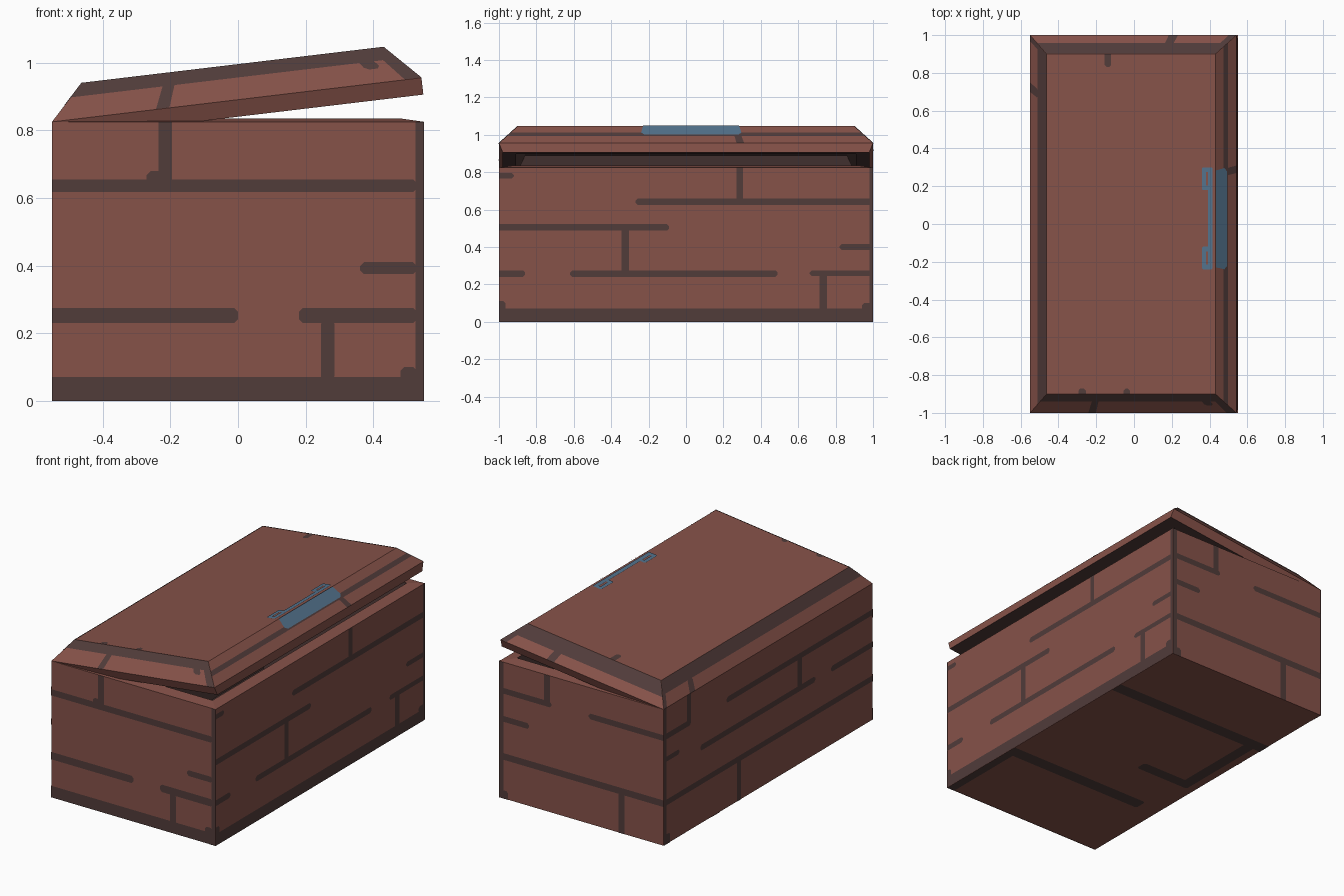
import bpy, bmesh, math
from mathutils import Vector, Matrix

if "Cube" in bpy.data.objects:
    bpy.data.objects.remove(bpy.data.objects["Cube"])

def material(name, rgb):
    lin = [((c / 255 + 0.055) / 1.055) ** 2.4 for c in rgb]
    m = bpy.data.materials.new(name)
    m.diffuse_color = (*lin, 1)
    m.use_nodes = True
    m.node_tree.nodes["Principled BSDF"].inputs["Base Color"].default_value = m.diffuse_color
    return m

BRICK = material("brick_red", (134, 82, 73))
MORTAR = material("dark_mortar", (81, 60, 58))
BLUE = material("steel_blue", (82, 114, 140))

def finish(name, bm, mats):
    me = bpy.data.meshes.new(name)
    bm.to_mesh(me)
    bm.free()
    for m in mats:
        me.materials.append(m)
    ob = bpy.data.objects.new(name, me)
    bpy.context.collection.objects.link(ob)

def shell(name, rings, dark_from, matrix=Matrix()):
    """Stack of rectangles (x0, x1, half_y, z) skinned and capped; later skins are dark."""
    bm = bmesh.new()
    loops = [[bm.verts.new(matrix @ Vector(p)) for p in
              ((a, -y, z), (b, -y, z), (b, y, z), (a, y, z))] for a, b, y, z in rings]
    for i in range(len(loops) - 1):
        for k in range(4):
            j = (k + 1) % 4
            f = bm.faces.new((loops[i][k], loops[i][j], loops[i + 1][j], loops[i + 1][k]))
            f.material_index = int(i >= dark_from)
    bm.faces.new(loops[0])
    bm.faces.new(loops[-1]).material_index = int(dark_from < len(loops))
    bmesh.ops.recalc_face_normals(bm, faces=bm.faces)
    finish(name, bm, [BRICK, MORTAR])

def paint(name, corners, urange, vrange, rects, mat=MORTAR, lift=0.002, r=0.012):
    """Thin patches on a four-cornered face, with clipped corners away from its border."""
    c = [Vector(p) for p in corners]
    n = (c[1] - c[0]).cross(c[3] - c[0]).normalized() * lift
    (ua, ub), (va, vb) = urange, vrange
    height = (c[3] - c[0]).length / (vb - va)

    def at(u, v):
        s, t = (u - ua) / (ub - ua), (v - va) / (vb - va)
        return c[0].lerp(c[1], s).lerp(c[3].lerp(c[2], s), t) + n

    bm = bmesh.new()
    for u0, u1, v0, v1 in rects:
        pts = []
        rv = r / height
        for u, v, du, dv, first in ((u0, v0, r, rv, 0), (u1, v0, -r, rv, 1),
                                    (u1, v1, -r, -rv, 0), (u0, v1, r, -rv, 1)):
            if min(abs(u - ua), abs(u - ub)) < 1e-4 or min(abs(v - va), abs(v - vb)) < 1e-4:
                pts.append((u, v))
            else:
                pair = [(u, v + dv), (u + du, v)]
                pts += pair[::-1] if first else pair
        bm.faces.new([bm.verts.new(at(*p)) for p in pts])
    finish(name, bm, [mat])

# Chest body: open box with a slightly raised rim
X, H = 0.55, 0.825
shell("chest_body", [(-X, X, 1, 0), (-X, X, 1, H), (-X + .07, X - .07, .93, H + .01),
                     (-X + .07, X - .07, .93, .06)], 2)

# Lid: bevelled shell hinged on the left edge
LID = Matrix.Translation((-X, 0, H)) @ Matrix.Rotation(-math.radians(6.8), 4, 'Y')
T = 0.103
shell("chest_lid", [(.1, 1, .9, T), (0, 1.1, 1, 0), (.0, 1.1, .98, -.05),
                    (.08, 1.02, .91, -.05), (.13, .97, .86, .05)], 2, LID)

def lid(*pts):
    return [LID @ Vector(p) for p in pts]

# Mortar lines on the body
paint("front_mortar", [(-X, -1, 0), (X, -1, 0), (X, -1, H), (-X, -1, H)], (-X, X), (0, H), [
    (-X, X, 0, .07), (.525, X, 0, H), (-X, 0, .23, .275), (.18, .53, .23, .275),
    (.245, .285, .06, .24), (.36, .53, .375, .41), (-X, .53, .617, .655),
    (-.235, -.195, .64, H), (-.27, -.22, .64, .68), (.48, .53, .06, .10)])
paint("right_mortar", [(X, -1, 0), (X, 1, 0), (X, 1, H), (X, -1, H)], (-1, 1), (0, H), [
    (-1, 1, 0, .07), (.98, 1, 0, H), (-1, -.86, .24, .275), (-.62, .49, .24, .275),
    (.66, 1, .245, .275), (.715, .755, .06, .26), (-1, -.09, .487, .522),
    (-.345, -.305, .26, .5), (.82, 1, .385, .415), (-.27, 1, .625, .66),
    (.27, .305, .65, H), (-1, -.92, .765, .795), (-1, -.965, .06, .11), (.94, 1, .06, .1)])
paint("back_mortar", [(X, 1, 0), (-X, 1, 0), (-X, 1, H), (X, 1, H)], (0, 1.1), (0, H), [
    (0, 1.1, .235, .275), (.80, .84, 0, .25), (0, .2, .465, .5), (.6, 1.1, .635, .67),
    (0, .35, .635, .67), (.3, .34, .65, H), (0, .03, 0, H), (0, .06, 0, .05)])
paint("left_mortar", [(-X, 1, 0), (-X, -1, 0), (-X, -1, H), (-X, 1, H)], (0, 2), (0, H), [
    (0, 2, .235, .27), (.70, .74, 0, .25), (.35, 1.45, .44, .475), (0, .15, .5, .53),
    (0, .26, .635, .67), (.22, .26, .65, H), (.6, 2, .635, .67), (1.28, 1.32, .46, .65),
    (0, .025, 0, H), (1.6, 2, .44, .475), (0, .06, 0, .06)])
paint("underside_mortar", [(X, -1, 0), (-X, -1, 0), (-X, 1, 0), (X, 1, 0)], (0, 1.1), (-1, 1), [
    (0, 1.1, .46, .54), (0, .97, -.48, -.40), (.68, 1.04, -.13, -.06),
    (.98, 1.05, -.13, .5), (0, .05, -1, -.44)])

# Mortar lines on the lid bevels
paint("lid_front_mortar", lid((0, -1, 0), (1.1, -1, 0), (1, -.9, T), (.1, -.9, T)),
      (0, 1.1), (0, 1), [(0, 1.1, .62, 1), (.31, .35, 0, .7), (.97, 1.02, .4, 1), (1.05, 1.1, 0, 1)])
paint("lid_back_mortar", lid((1.1, 1, 0), (0, 1, 0), (.1, .9, T), (1, .9, T)),
      (0, 1.1), (0, 1), [(0, 1.1, .42, 1), (.31, .36, 0, .5), (0, .04, 0, 1)])
paint("lid_left_mortar", lid((0, 1, 0), (0, -1, 0), (.1, -.9, T), (.1, .9, T)),
      (0, 2), (0, 1), [(0, 2, .48, 1), (.25, .3, 0, .5), (0, .03, 0, 1)])
paint("lid_right_mortar", lid((1.1, -1, 0), (1.1, 1, 0), (1, .9, T), (1, -.9, T)),
      (-1, 1), (0, 1), [(-1, 1, .42, .62), (.27, .31, 0, .5)])
TOP = lid((.1, -.9, T), (1, -.9, T), (1, .9, T), (.1, .9, T))
paint("lid_top_nicks", TOP, (.1, 1), (-.9, .9), [
    (.41, .445, .83, .9), (.27, .31, -.9, -.87), (.51, .545, -.9, -.87)])

# Blue clasp painted on the lid's opening edge
paint("clasp_top", TOP, (.1, 1), (-.9, .9), [
    (.96, .986, -.24, .3), (.928, .95, .18, .3), (.928, .986, .275, .3), (.928, .975, .18, .205),
    (.928, .95, -.24, -.12), (.928, .986, -.24, -.215), (.928, .975, -.145, -.12)],
    BLUE, .004, .006)
paint("clasp_front", lid((1.1, -1, 0), (1.1, 1, 0), (1, .9, T), (1, -.9, T)),
      (-1, 1), (0, 1), [(-.255, .315, .48, 1)], BLUE, .004, .02)
